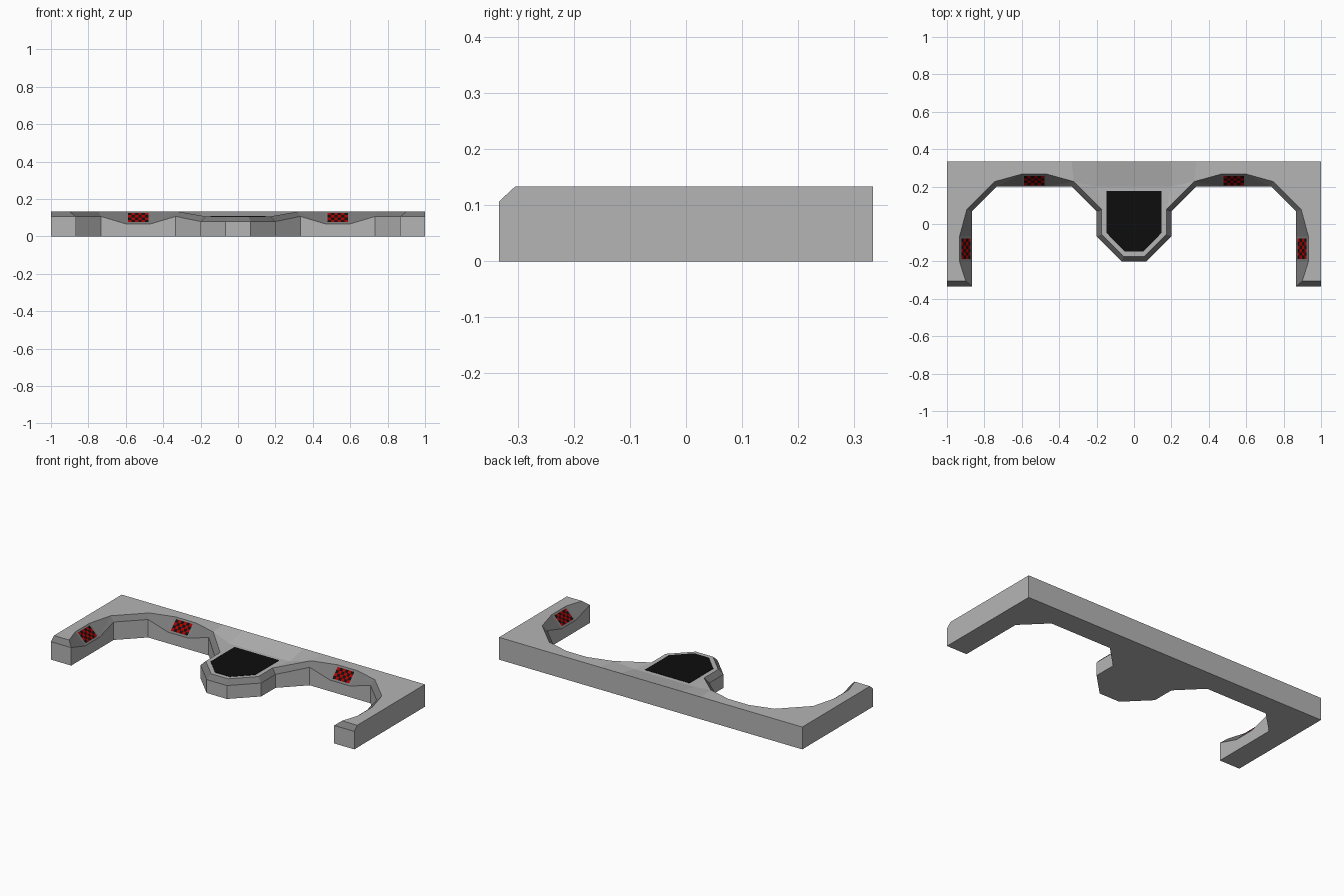
import bpy, bmesh
from mathutils import Vector

if "Cube" in bpy.data.objects:
    bpy.data.objects.remove(bpy.data.objects["Cube"])


def material(name, rgb):
    m = bpy.data.materials.new(name)
    m.diffuse_color = (*rgb, 1)
    m.use_nodes = True
    m.node_tree.nodes["Principled BSDF"].inputs["Base Color"].default_value = m.diffuse_color
    return m


LIGHT = material("light grey", (0.46, 0.46, 0.46))
DARK = material("dark grey", (0.19, 0.19, 0.19))
BLACK = material("black", (0.004, 0.004, 0.004))
RED = material("red", (0.4, 0.0, 0.0))


def finish(bm, name, mats):
    mesh = bpy.data.meshes.new(name)
    bm.to_mesh(mesh)
    bm.free()
    for m in mats:
        mesh.materials.append(m)
    ob = bpy.data.objects.new(name, mesh)
    bpy.context.collection.objects.link(ob)
    return ob


# Inner outline of the right half: wall (x, y, wall height), bevel top (x, y, z)
H, L, B, W = 0.133, 0.107, 0.067, 0.333
STATIONS = [
    ((0.867, -W, L), (0.9, -0.305, H)),
    ((0.867, -0.2, B), (0.933, -0.2, H)),
    ((0.867, -B, B), (0.933, -B, H)),
    ((0.867, B, L), (0.894, 0.078, H)),
    ((0.733, 0.2, L), (0.744, 0.227, H)),
    ((0.6, 0.2, B), (0.6, 0.267, H)),
    ((0.467, 0.2, B), (0.467, 0.267, H)),
    ((W, 0.2, L), (0.322, 0.227, H)),
    ((0.2, B, 0.08), (0.173, 0.078, L)),
    ((0.2, -B, 0.08), (0.173, -0.056, L)),
    ((B, -0.2, 0.08), (0.056, -0.173, L)),
    ((0, -0.2, 0.08), (0, -0.173, L)),
]


def build_body():
    bm = bmesh.new()
    wall = [p for p, _ in STATIONS]
    rim = [t for _, t in STATIONS]
    foot = [(x, y, 0) for x, y, _ in wall]

    for side in (1, -1):
        def face(pts, mat=0):
            f = bm.faces.new([bm.verts.new((x * side, y, z)) for x, y, z in pts])
            f.material_index = mat

        # inner walls and bevels
        for i in range(len(STATIONS) - 1):
            face([foot[i], foot[i + 1], wall[i + 1], wall[i]])
            face([wall[i], wall[i + 1], rim[i + 1]], 1)
            face([wall[i], rim[i + 1], rim[i]], 1)
        # arm end with its bevel
        face([(1, -W, 0), foot[0], wall[0], (1, -W, L)])
        face([(1, -W, L), wall[0], rim[0], (1, -0.305, H)], 1)
        # outer side, back and underside
        face([(1, -W, 0), (1, -W, L), (1, -0.305, H), (1, W, H), (1, W, 0)])
        face([(1, W, 0), (1, W, H), (W, W, H), (0.2, W, H), (0, W, H), (0, W, 0)])
        face(foot + [(0, W, 0), (1, W, 0), (1, -W, 0)])
        # flat top, sloping shoulder, ramp and pod top
        face([(1, -0.305, H), (1, W, H), (W, W, H)] + rim[7::-1])
        face([(W, W, H), (0.2, W, H), (0.2, 0.2, L), rim[7]])
        face([rim[7], (0.2, 0.2, L), rim[8]])
        face([(0.2, W, H), (0, W, H), (0, 0.2, L), (0.2, 0.2, L)])
        face([(0, 0.2, L), (0.2, 0.2, L)] + rim[8:])

    bmesh.ops.remove_doubles(bm, verts=bm.verts[:], dist=0.0005)
    seam = [e for e in bm.edges
            if all(abs(v.co.x) < 1e-4 for v in e.verts) and len(e.link_faces) == 2]
    bmesh.ops.dissolve_edges(bm, edges=seam, use_verts=True)
    bmesh.ops.recalc_face_normals(bm, faces=bm.faces[:])
    return finish(bm, "body", [LIGHT, DARK])


def build_pad():
    # thin black plate on the pod
    half = [(0.147, 0.177), (0.147, -0.048), (0.049, -0.147)]
    outline = half + [(-x, y) for x, y in reversed(half)]
    bm = bmesh.new()
    f = bm.faces.new([bm.verts.new((x, y, L - 0.001)) for x, y in outline])
    ext = bmesh.ops.extrude_face_region(bm, geom=[f])["geom"]
    for v in ext:
        if isinstance(v, bmesh.types.BMVert):
            v.co.z += 0.003
    bmesh.ops.recalc_face_normals(bm, faces=bm.faces[:])
    return finish(bm, "pod_panel", [BLACK])


def build_checker(name, origin, along, up, cols=6, rows=4):
    # chequered plate lying just above a bevel
    origin, along, up = Vector(origin), Vector(along), Vector(up)
    normal = along.cross(up).normalized()
    if normal.z < 0:
        normal = -normal
    bm = bmesh.new()
    grid = [[bm.verts.new(origin + along * (c / cols) + up * (r / rows) + normal * 0.002)
             for c in range(cols + 1)] for r in range(rows + 1)]
    for r in range(rows):
        for c in range(cols):
            f = bm.faces.new([grid[r][c], grid[r][c + 1], grid[r + 1][c + 1], grid[r + 1][c]])
            f.material_index = (r + c) % 2
            f.normal_update()
            if f.normal.z < 0:
                f.normal_flip()
    return finish(bm, name, [BLACK, RED])


build_body()
build_pad()
for s, label in ((1, "right"), (-1, "left")):
    build_checker("back_checker_" + label, (s * 0.478, 0.208, 0.075),
                  (s * 0.11, 0, 0), (0, 0.05, 0.05))
    build_checker("arm_checker_" + label, (s * 0.875, -0.188, 0.075),
                  (0, 0.11, 0), (s * 0.05, 0, 0.05))
